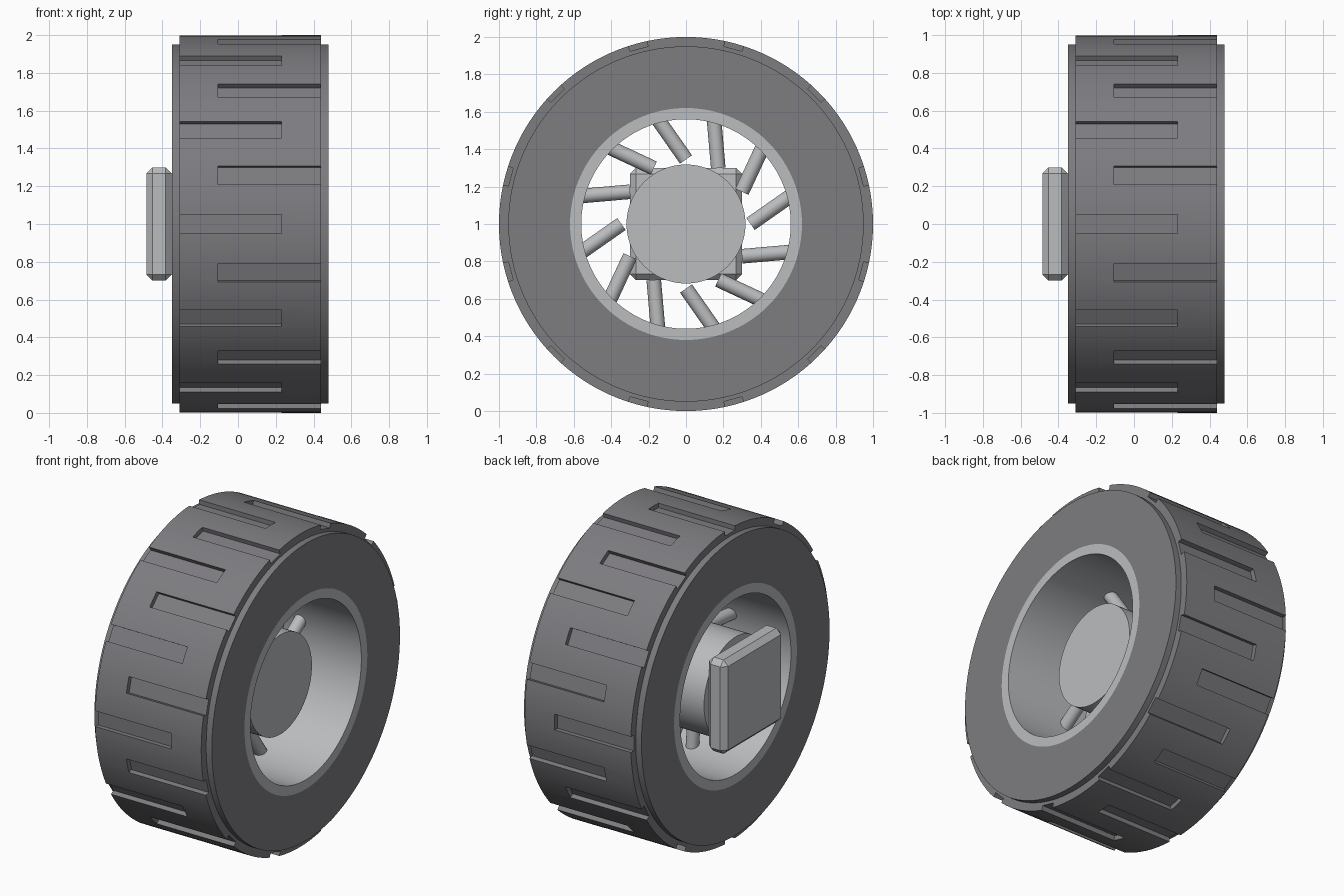
import bpy, bmesh, math
from mathutils import Matrix, Vector

cube = bpy.data.objects.get("Cube")
if cube:
    bpy.data.objects.remove(cube, do_unlink=True)

AXLE = Matrix.Translation((0, 0, 1))   # wheel axis runs along x at z = 1


def material(name, color):
    m = bpy.data.materials.new(name)
    m.use_nodes = True
    m.diffuse_color = (*color, 1)
    m.node_tree.nodes["Principled BSDF"].inputs["Base Color"].default_value = (*color, 1)
    return m


rubber = material("dark grey rubber", (0.205, 0.2, 0.215))
metal = material("light grey metal", (0.49, 0.505, 0.52))


def finish(name, bm, mat, smooth=True):
    bmesh.ops.recalc_face_normals(bm, faces=bm.faces)
    mesh = bpy.data.meshes.new(name)
    bm.to_mesh(mesh)
    bm.free()
    ob = bpy.data.objects.new(name, mesh)
    bpy.context.collection.objects.link(ob)
    ob.data.materials.append(mat)
    if smooth:
        shade(ob)
    return ob


def select(ob):
    bpy.ops.object.select_all(action='DESELECT')
    ob.select_set(True)
    bpy.context.view_layer.objects.active = ob


def shade(ob):
    select(ob)
    bpy.ops.object.shade_smooth_by_angle(angle=math.radians(25))


def ring(name, profile, mat, steps=120, smooth=True):
    """Turn a closed (x, radius) profile around the axle."""
    bm = bmesh.new()
    loops = []
    for i in range(steps):
        a = math.tau * i / steps
        loops.append([bm.verts.new((x, r * math.cos(a), 1 + r * math.sin(a)))
                      for x, r in profile])
    n = len(profile)
    for i in range(steps):
        p, q = loops[i], loops[(i + 1) % steps]
        for j in range(n):
            k = (j + 1) % n
            bm.faces.new((p[j], p[k], q[k], q[j]))
    return finish(name, bm, mat, smooth)


def add_cylinder(bm, start, end, radius, sides):
    start, end = Vector(start), Vector(end)
    axis = end - start
    rot = axis.to_track_quat('Z', 'Y').to_matrix().to_4x4()
    bmesh.ops.create_cone(bm, cap_ends=True, segments=sides, radius1=radius,
                          radius2=radius, depth=axis.length,
                          matrix=Matrix.Translation((start + end) / 2) @ rot)


# Tyre with stepped shoulders
tyre = ring("tyre", [(0.48, 0.62), (0.48, 0.95), (0.44, 0.95), (0.44, 1.0),
                     (-0.31, 1.0), (-0.31, 0.95), (-0.35, 0.95), (-0.35, 0.62)],
            rubber, smooth=False)

# Tread grooves, alternately open to each shoulder
bm = bmesh.new()
for i in range(24):
    x0, x1 = ((-0.40, 0.23), (-0.105, 0.53))[i % 2]
    place = (AXLE @ Matrix.Rotation(math.tau * i / 24, 4, 'X')
             @ Matrix.Translation(((x0 + x1) / 2, 1.02, 0))
             @ Matrix.Diagonal((x1 - x0, 0.10, 0.10, 1)))
    bmesh.ops.create_cube(bm, size=1, matrix=place)
cutter = finish("groove_cutter", bm, rubber, False)
cutter.hide_render = True
cut = tyre.modifiers.new("grooves", 'BOOLEAN')
cut.operation = 'DIFFERENCE'
cut.solver = 'EXACT'
cut.object = cutter
select(tyre)
bpy.ops.object.modifier_apply(modifier=cut.name)
bpy.data.objects.remove(cutter, do_unlink=True)
shade(tyre)

# Rim barrel
ring("rim", [(0.48, 0.56), (0.48, 0.62), (-0.35, 0.62), (-0.35, 0.56)], metal)

# Hub
bm = bmesh.new()
add_cylinder(bm, (-0.35, 0, 1), (0.30, 0, 1), 0.318, 96)
finish("hub", bm, metal)

# Swirling spokes
bm = bmesh.new()
for i in range(12):
    a = math.tau * i / 12
    d = a + math.radians(35)
    inner = Vector((0.06, 0.345 * math.cos(a), 1 + 0.345 * math.sin(a)))
    outer = inner + 0.27 * Vector((0, math.cos(d), math.sin(d)))
    add_cylinder(bm, inner, outer, 0.039, 32)
finish("spokes", bm, metal)

# Square mounting block with chamfered edges
bm = bmesh.new()
bmesh.ops.create_cube(bm, size=1, matrix=AXLE @ Matrix.Translation((-0.4175, 0, 0))
                      @ Matrix.Diagonal((0.135, 0.6, 0.6, 1)))
bmesh.ops.bevel(bm, geom=bm.edges[:], offset=0.033, segments=1, affect='EDGES')
finish("mounting_block", bm, metal, False)
